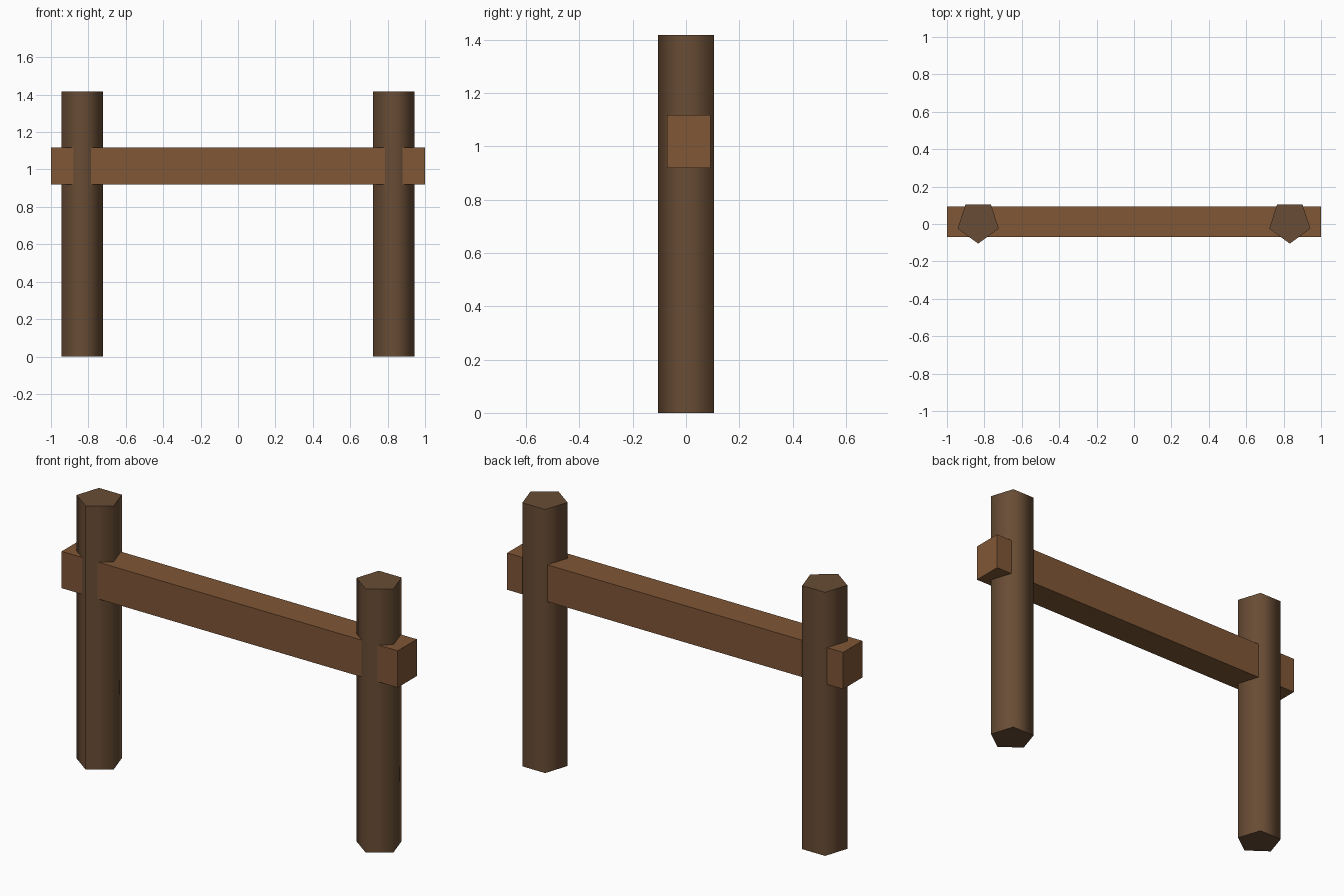
import bpy
import math

if "Cube" in bpy.data.objects:
    bpy.data.objects.remove(bpy.data.objects["Cube"])

POST_R, POST_H = 0.1157, 1.418
AXIS_Y = 0.011  # posts and rail share one axis line


def material(name, color):
    m = bpy.data.materials.new(name)
    m.diffuse_color = (*color, 1)
    m.use_nodes = True
    m.node_tree.nodes["Principled BSDF"].inputs["Base Color"].default_value = m.diffuse_color
    return m


post_wood = material("post_wood", (0.14, 0.073, 0.035))
rail_wood = material("rail_wood", (0.215, 0.095, 0.038))


# Five-sided posts, point to the front, smooth sides and flat ends
def post(name, x):
    bpy.ops.mesh.primitive_cylinder_add(vertices=5, radius=POST_R, depth=POST_H,
                                        location=(x, AXIS_Y, POST_H / 2))
    ob = bpy.context.object
    ob.name = name
    # put one corner exactly at -y
    v = ob.data.vertices[0].co
    ob.rotation_euler.z = -math.pi / 2 - math.atan2(v.y, v.x)
    bpy.ops.object.transform_apply(location=False, rotation=True, scale=False)
    bpy.ops.object.shade_smooth_by_angle(angle=math.radians(80))
    ob.data.materials.append(post_wood)


for side, x in (("left", -0.833), ("right", 0.833)):
    post(side + "_post", x)

# Cross rail running through both posts
bpy.ops.mesh.primitive_cube_add(size=1, location=(0, AXIS_Y, 1.018))
rail = bpy.context.object
rail.name = "cross_rail"
rail.scale = (2, 0.163, 0.198)
bpy.ops.object.transform_apply(location=False, rotation=False, scale=True)
rail.data.materials.append(rail_wood)
